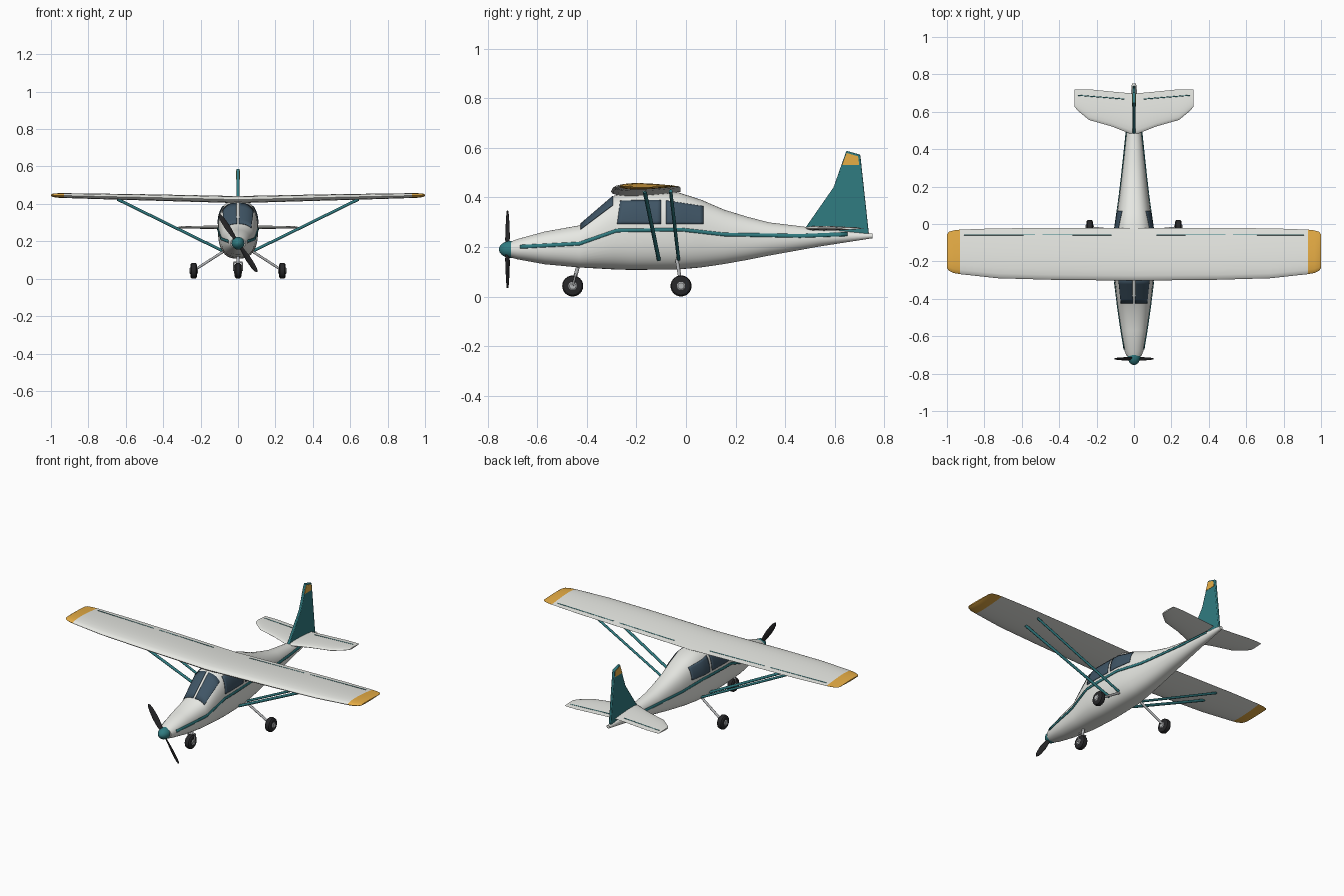
import bpy, bmesh
from math import sin, cos, pi, asin, radians, copysign, sqrt
from mathutils import Vector

if "Cube" in bpy.data.objects:
    bpy.data.objects.remove(bpy.data.objects["Cube"])

WHITE, TEAL, GOLD = (.80, .81, .77, 1), (.03, .20, .22, 1), (.80, .42, .06, 1)
GLASS, BLACK, METAL = (.05, .09, .13, 1), (.02, .02, .022, 1), (.45, .46, .47, 1)
mats = {}


def loft(name, rings, color, closed=True, thick=0):
    """Skin a list of equal-length rings; closed rings get end caps."""
    bm = bmesh.new()
    rows = [[bm.verts.new(p) for p in r] for r in rings]
    n = len(rows[0])
    for a, b in zip(rows, rows[1:]):
        for i in range(n if closed else n - 1):
            j = (i + 1) % n
            bm.faces.new((a[i], a[j], b[j], b[i]))
    if closed:
        bm.faces.new(rows[0])
        bm.faces.new(rows[-1])
    bmesh.ops.recalc_face_normals(bm, faces=bm.faces)
    me = bpy.data.meshes.new(name)
    bm.to_mesh(me)
    bm.free()
    ob = bpy.data.objects.new(name, me)
    bpy.context.collection.objects.link(ob)
    if color not in mats:
        mats[color] = bpy.data.materials.new("paint_%d" % len(mats))
        mats[color].diffuse_color = color
    me.materials.append(mats[color])
    if thick:
        m = ob.modifiers.new("thickness", 'SOLIDIFY')
        m.thickness, m.offset = thick, 0
    bpy.ops.object.select_all(action='DESELECT')
    ob.select_set(True)
    bpy.context.view_layer.objects.active = ob
    bpy.ops.object.shade_smooth_by_angle(angle=radians(32))
    return ob


def circle(c, axis, r, n=24):
    axis = Vector(axis).normalized()
    u = axis.orthogonal().normalized()
    v = axis.cross(u)
    return [Vector(c) + r * (u * cos(2 * pi * i / n) + v * sin(2 * pi * i / n)) for i in range(n)]


def turned(name, c, axis, profile, color):
    a = Vector(axis)
    return loft(name, [circle(Vector(c) + a * d, a, r) for d, r in profile], color)


def tube(name, p, q, r, color):
    p, q = Vector(p), Vector(q)
    return loft(name, [circle(p, q - p, r, 12), circle(q, q - p, r, 12)], color)


# Fuselage stations: y, bottom z, top z, half width, squareness
STATIONS = [(-.705, .157, .222, .040, 2.0), (-.68, .150, .232, .050, 2.1), (-.57, .130, .262, .068, 2.3),
            (-.43, .117, .287, .088, 2.5), (-.29, .109, .407, .105, 2.6), (-.22, .107, .420, .107, 2.6),
            (-.03, .109, .420, .103, 2.6), (.06, .117, .391, .090, 2.5), (.155, .131, .350, .077, 2.4),
            (.25, .148, .321, .066, 2.3), (.335, .165, .299, .057, 2.2), (.54, .202, .274, .035, 2.0),
            (.752, .235, .254, .011, 2.0)]


def section(y):
    for a, b in zip(STATIONS, STATIONS[1:]):
        if y <= b[0]:
            break
    k = (y - a[0]) / (b[0] - a[0])
    return [p + (q - p) * k for p, q in zip(a, b)][1:]


def hull(y, t, off=0):
    """Point on the fuselage skin at station y and angle t."""
    zb, zt, w, n = section(y)
    p = lambda v: copysign(abs(v) ** (2 / n), v)
    return Vector(((w + off) * p(cos(t)), y, (zb + zt) / 2 + ((zt - zb) / 2 + off) * p(sin(t))))


def hull_side(y, z, side, off=.0025):
    zb, zt, w, n = section(y)
    d = max(-1, min(1, (z - (zb + zt) / 2) / ((zt - zb) / 2)))
    p = hull(y, asin(copysign(abs(d) ** (n / 2), d)), off)
    return Vector((p.x * side, p.y, p.z))


loft("fuselage", [[hull(s[0], 2 * pi * (i + .5) / 48) for i in range(48)] for s in STATIONS], WHITE)

# Windows, windshield halves and side stripes follow the skin
WINDOWS = {"front_window": ((-.278, .292), (-.10, .292), (-.10, .387), (-.265, .385)),
           "rear_window": ((-.08, .292), (.07, .292), (.07, .362), (-.08, .385))}
STRIPE = [(-.67, .20), (-.43, .213), (-.28, .266), (-.02, .270), (.155, .250), (.46, .244), (.69, .252)]
for side, tag in ((1, "right"), (-1, "left")):
    for name, quad in WINDOWS.items():
        a, b, c, d = [Vector(q) for q in quad]
        rows = []
        for i in range(11):
            lo, hi = a.lerp(b, i / 10), d.lerp(c, i / 10)
            rows.append([hull_side(*lo.lerp(hi, j / 8), side) for j in range(9)])
        loft(f"{name}_{tag}", rows, GLASS, False, .003)
    rows = []
    for i in range(6):
        ring = [hull(-.425 + .13 * i / 5, radians(44 + 44 * j / 12), .0025) for j in range(13)]
        rows.append([(p.x * side, p.y, p.z) for p in ring])
    loft(f"windshield_{tag}", rows, GLASS, False, .003)
    rows = []
    for p, q in zip(STRIPE, STRIPE[1:]):
        for i in range(6):
            c = Vector(p).lerp(Vector(q), i / 6)
            rows.append([hull_side(c.x, c.y + d, side) for d in (-.007, 0, .007)])
    loft(f"stripe_{tag}", rows, TEAL, False, .004)


def airfoil(x, front, back, z, th):
    s = [(1 - cos(pi * i / 10)) / 2 for i in range(11)]
    half = lambda v: th * 5 * (.2969 * sqrt(v) - .126 * v - .3516 * v**2 + .2843 * v**3 - .1015 * v**4)
    pts = [(v, half(v)) for v in s] + [(v, -half(v)) for v in s[-1:0:-1]]
    return [(x, front + (back - front) * v, z + h) for v, h in pts]


def both_sides(stations):
    return [airfoil(-s[0], *s[1:]) for s in stations[:0:-1]] + [airfoil(*s) for s in stations]


# Wing with rounded gold tips
TIP = (.93, -.268, -.030, .4445, .026)
loft("wing", both_sides([(0, -.303, -.022, .423, .038), (.45, -.298, -.022, .434, .034),
                         (.73, -.290, -.023, .440, .030), TIP]), WHITE)
CAP = [TIP, (.965, -.262, -.034, .445, .024), (.99, -.25, -.042, .446, .018), (1.0, -.235, -.055, .446, .008)]
for side, tag in ((1, "right"), (-1, "left")):
    loft(f"wing_tip_{tag}", [airfoil(side * c[0], *c[1:]) for c in CAP], GOLD)
    # Control surface hinge lines
    for name, x0, x1 in (("flap", .12, .49), ("aileron", .53, .91)):
        ends = [(side * x, -.058, .4285 + .021 * x) for x in (x0, x1)]
        tube(f"{name}_line_{tag}", *ends, .0025, TEAL)
    tube(f"elevator_line_{tag}", (side * .05, .668, .2785), (side * .3, .688, .2775), .0025, TEAL)
    # Wing struts
    tube(f"front_strut_{tag}", (side * .645, -.167, .425), (side * .085, -.11, .150), .008, TEAL)
    tube(f"rear_strut_{tag}", (side * .645, -.062, .425), (side * .085, -.03, .150), .007, TEAL)

# Tailplane and fin
loft("tailplane", both_sides([(0, .475, .697, .275, .020), (.12, .522, .708, .275, .018),
                              (.24, .556, .72, .275, .015), (.30, .605, .72, .275, .012),
                              (.318, .627, .718, .275, .008)]), WHITE)


def slab(name, outline, half, color):
    return loft(name, [[(x, y, z) for y, z in outline] for x in (-half, half)], color)


fin = slab("fin", [(.48, .262), (.48, .275), (.595, .44), (.647, .588), (.703, .572), (.738, .25)], .008, TEAL)
bev = fin.modifiers.new("bevel", 'BEVEL')
bev.width, bev.segments = .004, 2
slab("fin_band", [(.629, .53), (.648, .579), (.694, .566), (.699, .53)], .0095, GOLD)

# Landing gear
TYRE = [(-.018, .026), (-.017, .034), (-.012, .040), (0, .0425), (.012, .040), (.017, .034), (.018, .026)]
for tag, x, y in (("nose", 0, -.457), ("right", .237, -.02), ("left", -.237, -.02)):
    turned(f"{tag}_wheel", (x, y, .0425), (1, 0, 0), TYRE, BLACK)
    turned(f"{tag}_hub", (x, y, .0425), (1, 0, 0), [(-.022, .013), (-.019, .017), (.019, .017), (.022, .013)], METAL)
    if x:
        tube(f"{tag}_gear_leg", (x * .3, -.037, .150), (x * .97, -.02, .048), .007, METAL)
    else:
        tube("nose_gear_leg", (0, -.432, .135), (0, -.447, .080), .008, METAL)
        for s in (-.023, .023):
            tube("nose_fork", (s, -.446, .086), (s, -.457, .0425), .004, METAL)
        tube("nose_fork_bridge", (-.025, -.446, .088), (.025, -.446, .088), .005, METAL)

# Spinner and two-blade propeller
turned("spinner", (0, -.72, .19), (0, 1, 0),
       [(-.035, .003), (-.031, .013), (-.022, .023), (-.010, .030), (.005, .034), (.022, .034)], TEAL)
for k, s in enumerate((1, -1)):
    d = Vector((-.55 * s, 0, .835 * s))
    side = Vector((.835, 0, .55)) * s
    rings = []
    for r, w, pitch in ((.015, .008, 50), (.05, .014, 40), (.10, .017, 28), (.15, .014, 20), (.175, .009, 17), (.185, .003, 16)):
        a = radians(pitch)
        chord = side * cos(a) + Vector((0, sin(a), 0))
        flat = side * -sin(a) + Vector((0, cos(a), 0))
        c = Vector((0, -.72, .19)) + d * r
        rings.append([c + chord * w * cos(t * pi / 6) + flat * .004 * sin(t * pi / 6) for t in range(12)])
    loft(f"propeller_blade_{k + 1}", rings, BLACK)

for m in bpy.data.materials:
    if m.users and not m.is_grease_pencil:
        m.use_nodes = True
        m.node_tree.nodes["Principled BSDF"].inputs["Base Color"].default_value = m.diffuse_color
